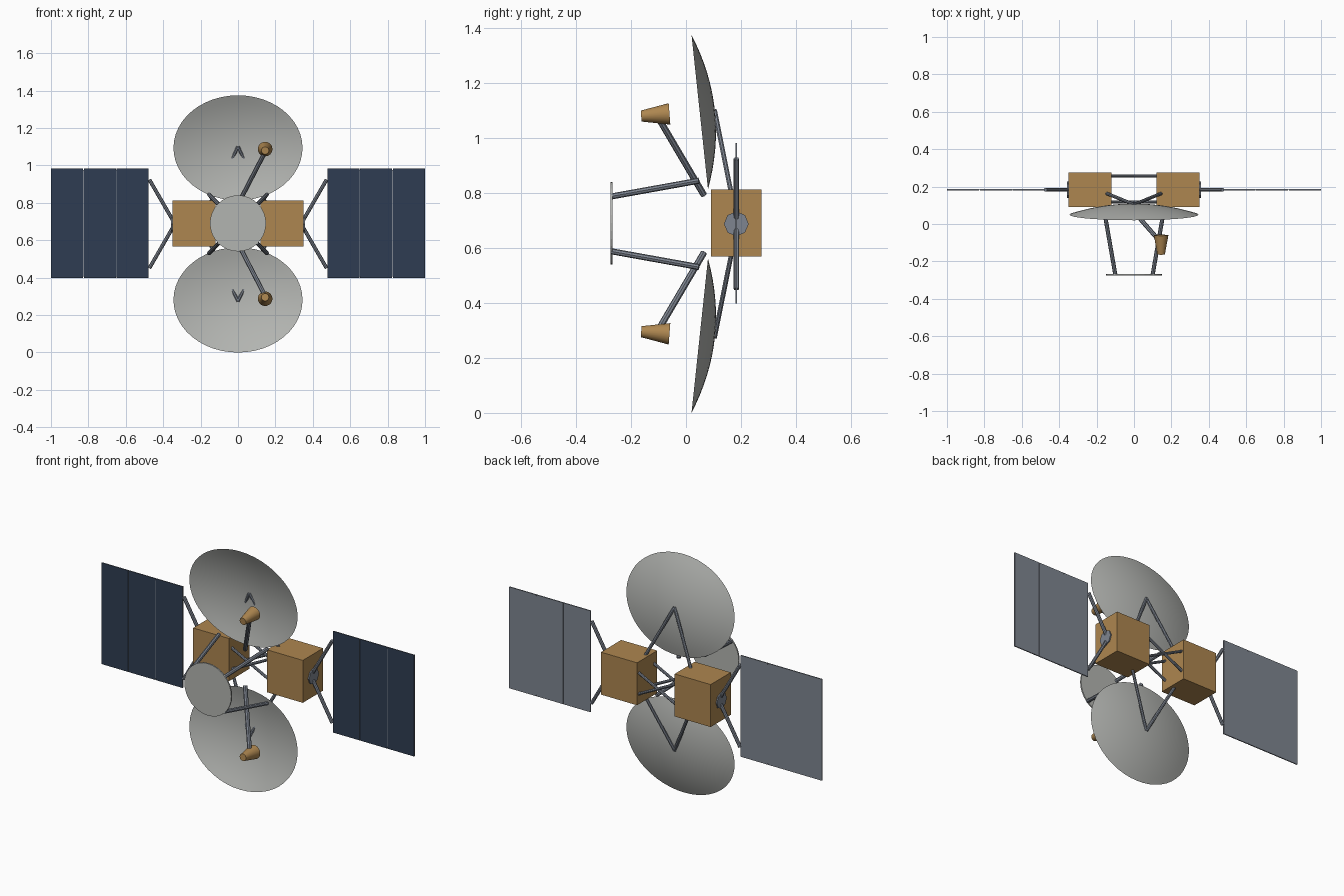
import bpy, bmesh, math
from mathutils import Vector, Matrix

if "Cube" in bpy.data.objects:
    bpy.data.objects.remove(bpy.data.objects["Cube"], do_unlink=True)

MID = 0.6875   # height of the symmetry plane
BODY_Y = 0.183


def material(name, rgb):
    m = bpy.data.materials.new(name)
    m.use_nodes = True
    m.diffuse_color = (*rgb, 1)
    m.node_tree.nodes["Principled BSDF"].inputs["Base Color"].default_value = (*rgb, 1)
    return m


gold = material("gold_foil", (0.42, 0.24, 0.08))
metal = material("strut_grey", (0.21, 0.235, 0.28))
navy = material("solar_navy", (0.028, 0.046, 0.085))
white = material("dish_grey", (0.45, 0.46, 0.44))


def finish(name, bm, mats, smooth=False):
    bmesh.ops.recalc_face_normals(bm, faces=bm.faces)
    me = bpy.data.meshes.new(name)
    bm.to_mesh(me)
    bm.free()
    for m in mats:
        me.materials.append(m)
    ob = bpy.data.objects.new(name, me)
    bpy.context.collection.objects.link(ob)
    if smooth:
        bpy.ops.object.select_all(action="DESELECT")
        ob.select_set(True)
        bpy.context.view_layer.objects.active = ob
        bpy.ops.object.shade_smooth_by_angle(angle=math.radians(35))
    return ob


def box(name, centre, size, mats):
    bm = bmesh.new()
    bmesh.ops.create_cube(bm, size=1, matrix=Matrix.Translation(centre) @ Matrix.Diagonal((*size, 1)))
    return finish(name, bm, mats)


def rod(name, a, b, r1, r2=None, sides=8, mat=metal, smooth=False):
    """Tapered or straight cylinder between two points."""
    a, b = Vector(a), Vector(b)
    d = b - a
    m = Matrix.Translation((a + b) / 2) @ d.to_track_quat("Z", "Y").to_matrix().to_4x4()
    bm = bmesh.new()
    bmesh.ops.create_cone(bm, cap_ends=True, segments=sides, radius1=r1,
                          radius2=r1 if r2 is None else r2, depth=d.length, matrix=m)
    return finish(name, bm, [mat], smooth)


def dish(name, s, rings=8, segs=48):
    """Shallow elliptical bowl, tilted towards the symmetry plane."""
    centre = Vector((0, 0.05, MID + s * 0.4065))
    across = Vector((0.345, 0, 0))
    up = Vector((0, -0.03, s * 0.281))
    back = Vector((0, 0.055, s * 0.006))
    bm = bmesh.new()
    apex = bm.verts.new(centre + back)
    prev = None
    for i in range(1, rings + 1):
        r = i / rings
        ring = []
        for k in range(segs):
            t = 2 * math.pi * k / segs
            ring.append(bm.verts.new(centre + r * (across * math.cos(t) + up * math.sin(t))
                                     + back * (1 - r * r)))
        for k in range(segs):
            n = (k + 1) % segs
            if prev:
                bm.faces.new((prev[k], ring[k], ring[n], prev[n]))
            else:
                bm.faces.new((apex, ring[k], ring[n]))
        prev = ring
    return finish(name, bm, [white], True)


for x, side in ((1, "left"), (-1, "right")):
    # Body box and hinge plate
    box(f"{side}_body", (x * 0.235, BODY_Y, MID + 0.003), (0.23, 0.184, 0.245), [gold])
    rod(f"{side}_hinge", (x * 0.345, BODY_Y, MID), (x * 0.357, BODY_Y, MID), 0.045)

    # Solar wing of three panels, dark cells on the front
    for i in range(3):
        p = box(f"{side}_solar_panel_{i + 1}", (x * (0.565 + i * 0.174), BODY_Y, MID + 0.0025),
                (0.171, 0.006, 0.585), [metal, navy])
        for f in p.data.polygons:
            f.material_index = int(f.normal.y < -0.5)
    box(f"{side}_wing_spine", (x * 0.739, BODY_Y, MID + 0.0025), (0.51, 0.003, 0.57), [metal])

    for s, level in ((1, "upper"), (-1, "lower")):
        # Wing struts
        rod(f"{side}_{level}_wing_strut", (x * 0.35, BODY_Y, MID + s * 0.022),
            (x * 0.474, BODY_Y, MID + s * 0.237), 0.01)
        # Dish support struts
        rod(f"{side}_{level}_dish_strut", (x * 0.15, 0.165, MID + s * 0.11),
            (0, 0.104, MID + s * 0.413), 0.009)
        # Front disc struts
        rod(f"{side}_{level}_disc_strut", (x * 0.155, 0.047, MID + s * 0.157),
            (x * 0.1, -0.27, MID + s * 0.1), 0.011)

for s, level in ((1, "upper"), (-1, "lower")):
    dish(f"{level}_dish", s)
    # Feed arm and horn
    rod(f"{level}_feed_arm", (0, 0.065, MID + s * 0.105), (0.145, -0.1, MID + s * 0.385), 0.012)
    rod(f"{level}_feed_horn", (0.145, -0.06, MID + s * 0.4), (0.145, -0.163, MID + s * 0.392),
        0.039, 0.02, 24, gold, True)
    # Crossed braces joining the two bodies
    for y, place in ((0.257, "back"), (0.118, "front")):
        rod(f"{level}_{place}_brace", (0.13, y, MID - s * 0.065), (-0.13, y, MID + s * 0.065), 0.008)

# Front disc
rod("front_disc", (0, -0.267, MID + 0.003), (0, -0.275, MID + 0.003), 0.15, sides=32, mat=white)
